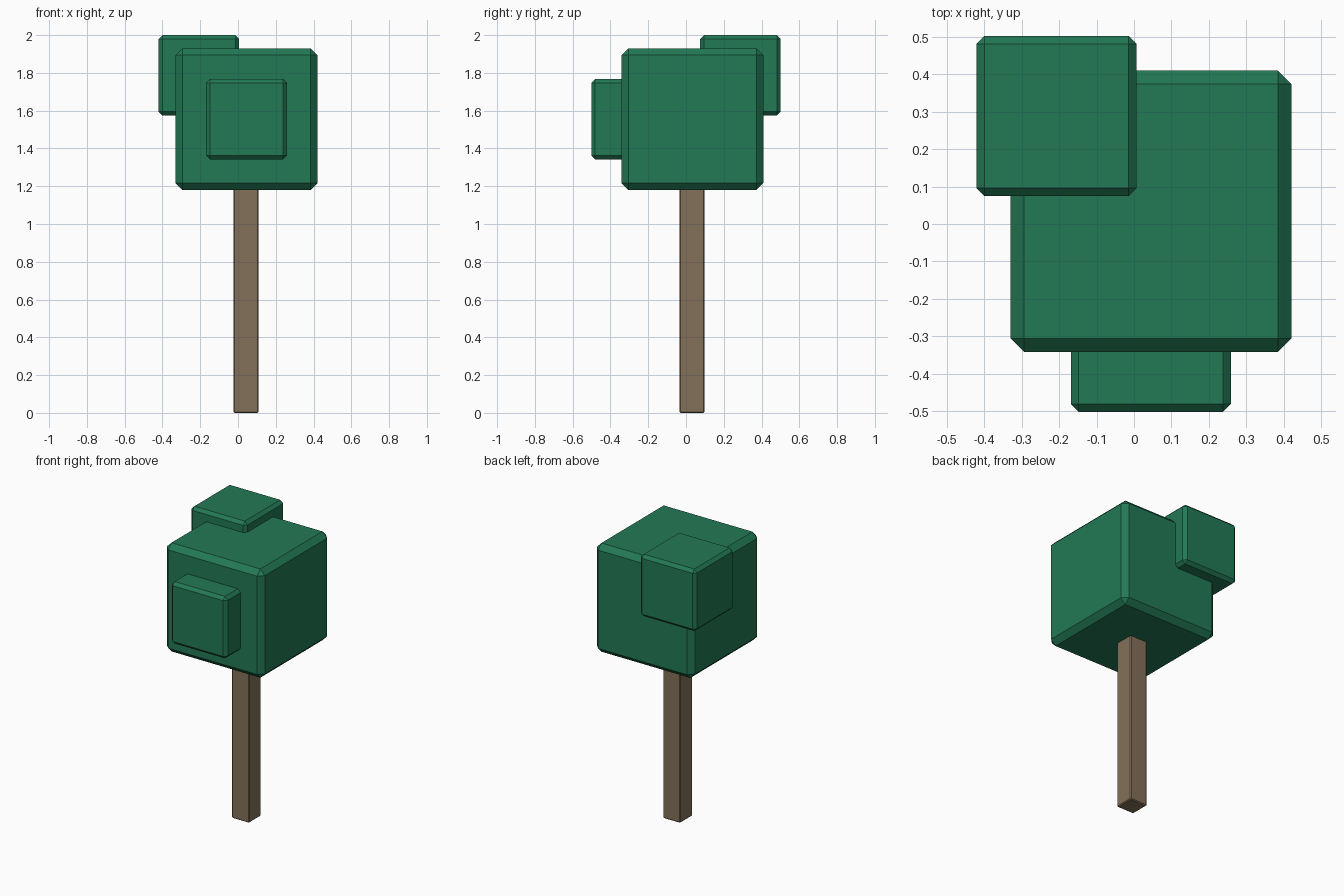
import bpy

if "Cube" in bpy.data.objects:
    bpy.data.objects.remove(bpy.data.objects["Cube"])


def material(name, color):
    m = bpy.data.materials.new(name)
    m.diffuse_color = color
    m.use_nodes = True
    m.node_tree.nodes["Principled BSDF"].inputs["Base Color"].default_value = m.diffuse_color
    return m


leaf = material("leaf_green", (0.016, 0.19, 0.09, 1))
bark = material("bark_brown", (0.23, 0.165, 0.1, 1))


def chamfered_box(name, center, size, chamfer, mat):
    bpy.ops.mesh.primitive_cube_add(size=1, location=center)
    ob = bpy.context.object
    ob.name = name
    ob.scale = size
    bpy.ops.object.transform_apply(location=False, rotation=False, scale=True)
    bevel = ob.modifiers.new("chamfer", 'BEVEL')
    bevel.width = chamfer
    bevel.segments = 1
    ob.data.materials.append(mat)
    return ob


# Trunk, ending just inside the crown
chamfered_box("trunk", (0.043, 0.031, 0.60), (0.133, 0.133, 1.20), 0.006, bark)

# Main crown and two smaller leaf blocks
chamfered_box("crown", (0.045, 0.034, 1.555), (0.75, 0.75, 0.75), 0.036, leaf)
chamfered_box("back_leaf_block", (-0.207, 0.288, 1.787), (0.427, 0.427, 0.427), 0.021, leaf)
chamfered_box("front_leaf_block", (0.045, -0.288, 1.555), (0.427, 0.427, 0.427), 0.021, leaf)
